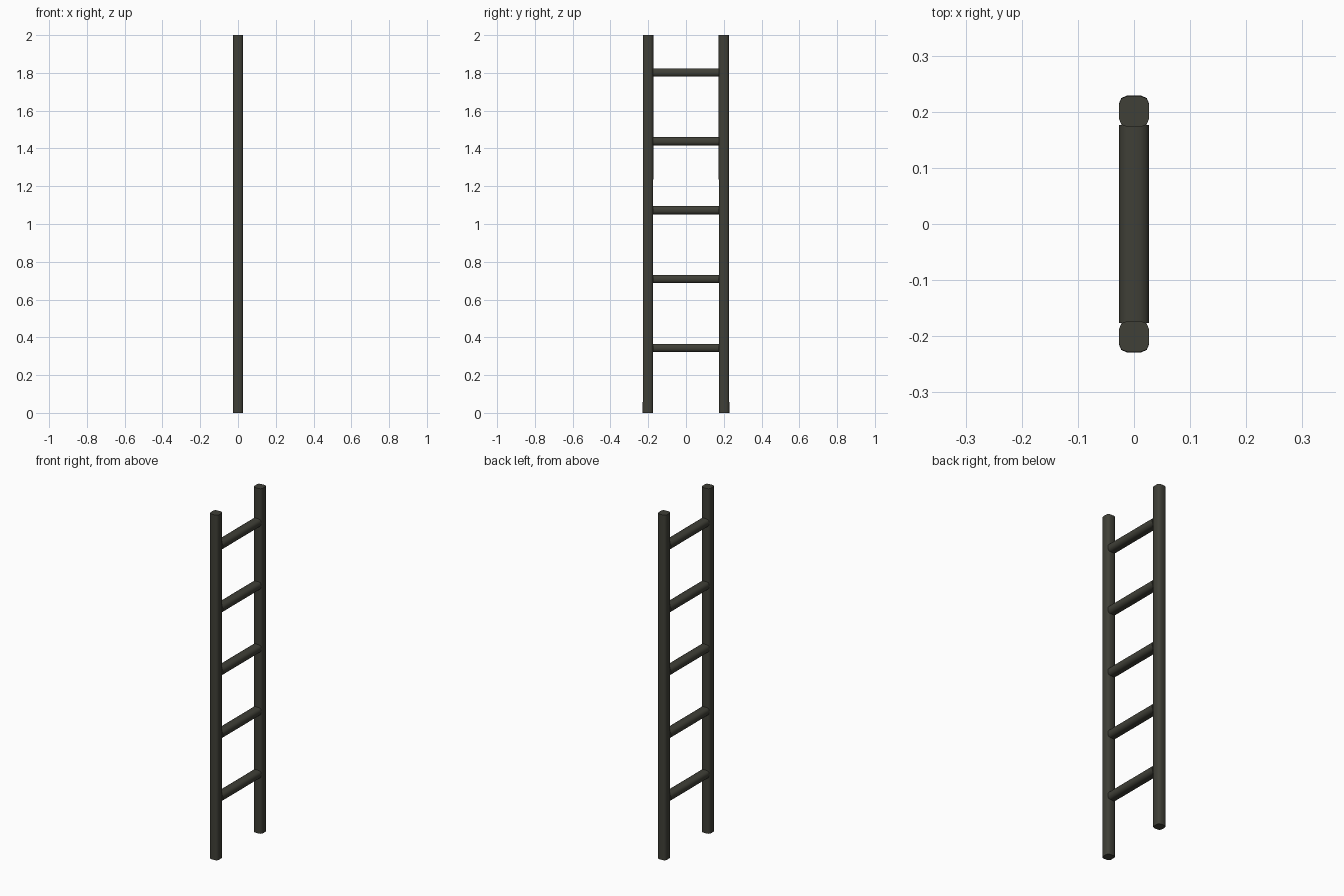
import bpy, bmesh, math
from mathutils import Vector

if "Cube" in bpy.data.objects:
    bpy.data.objects.remove(bpy.data.objects["Cube"])

mat = bpy.data.materials.new("dark olive metal")
mat.diffuse_color = (0.05, 0.05, 0.038, 1)
mat.use_nodes = True
mat.node_tree.nodes["Principled BSDF"].inputs["Base Color"].default_value = mat.diffuse_color


def rounded_rect(w, h, r, seg):
    """Outline of a rectangle with rounded corners."""
    pts = []
    for i, (sx, sy) in enumerate([(1, 1), (-1, 1), (-1, -1), (1, -1)]):
        for k in range(seg + 1):
            a = math.pi / 2 * (i + k / seg)
            pts.append((sx * (w / 2 - r) + r * math.cos(a),
                        sy * (h / 2 - r) + r * math.sin(a)))
    return pts


def bar(name, outline, place, caps=True):
    """Sweep an outline between two ends; place(u, v, end) gives the point."""
    bm = bmesh.new()
    a = [bm.verts.new(place(u, v, 0)) for u, v in outline]
    b = [bm.verts.new(place(u, v, 1)) for u, v in outline]
    n = len(outline)
    for i in range(n):
        j = (i + 1) % n
        bm.faces.new((a[i], a[j], b[j], b[i]))
    if caps:
        bm.faces.new(a[::-1])
        bm.faces.new(b)
    bmesh.ops.recalc_face_normals(bm, faces=bm.faces)
    me = bpy.data.meshes.new(name)
    bm.to_mesh(me)
    bm.free()
    me.materials.append(mat)
    ob = bpy.data.objects.new(name, me)
    bpy.context.collection.objects.link(ob)
    bpy.context.view_layer.objects.active = ob
    ob.select_set(True)
    bpy.ops.object.shade_smooth_by_angle(angle=math.radians(50))
    ob.select_set(False)


# side rails, leaning in very slightly towards the top
rail = rounded_rect(0.054, 0.055, 0.015, 2)
for name, s in (("left_rail", -1), ("right_rail", 1)):
    bar(name, rail,
        lambda u, v, e: Vector((u, v + s * (0.2015 - 0.001 * e), 2 * e)))

# rungs, running between the rails
rung = rounded_rect(0.053, 0.044, 0.016, 2)
for i in range(5):
    z = 0.344 + 0.3645 * i
    bar(f"rung_{i + 1}", rung,
        lambda u, v, e: Vector((u, 0.176 * (2 * e - 1), v + z)))
